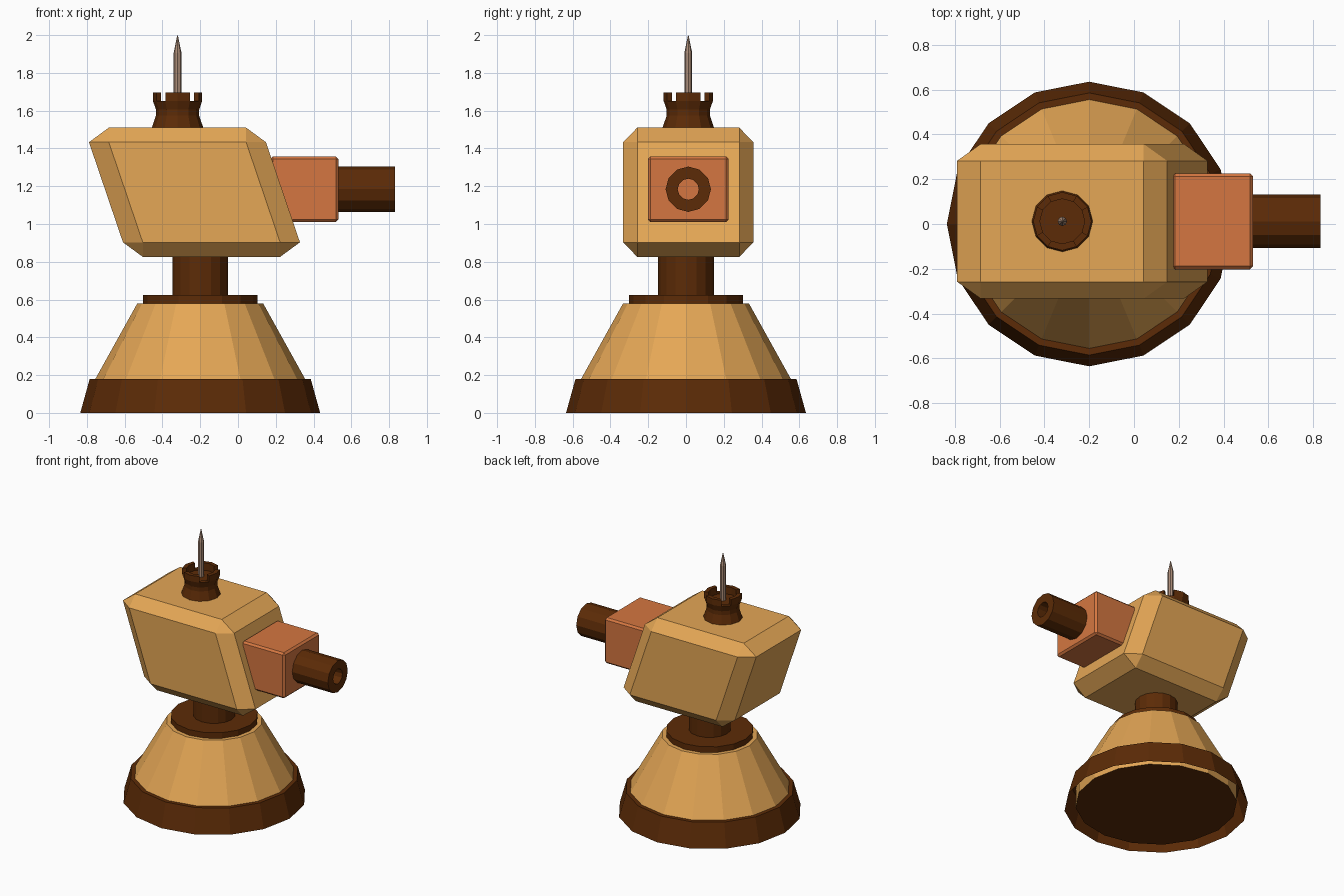
import bpy, bmesh, math
from mathutils import Vector, Matrix

if "Cube" in bpy.data.objects:
    bpy.data.objects.remove(bpy.data.objects["Cube"])


def material(name, rgb):
    m = bpy.data.materials.new(name)
    m.diffuse_color = (*rgb, 1)
    m.use_nodes = True
    m.node_tree.nodes["Principled BSDF"].inputs["Base Color"].default_value = m.diffuse_color
    return m


TAN = material("tan", (0.78, 0.385, 0.092))
BROWN = material("dark brown", (0.107, 0.024, 0.002))
CLAY = material("clay", (0.66, 0.183, 0.052))
STEEL = material("dull steel", (0.42, 0.27, 0.19))


def finish(name, bm, *mats):
    me = bpy.data.meshes.new(name)
    bm.to_mesh(me)
    bm.free()
    for m in mats:
        me.materials.append(m)
    ob = bpy.data.objects.new(name, me)
    bpy.context.collection.objects.link(ob)
    return ob


def lathe(bm, profile, sides, centre, axis="Z", closed=False):
    """Revolve (radius, height) points; radius 0 makes a closed cap."""
    turn = Matrix.Rotation(math.pi / 2, 4, "Y") if axis == "X" else Matrix.Identity(4)
    rings = []
    for r, h in profile:
        n = sides if r > 0 else 1
        rings.append([bm.verts.new(Vector(centre) + turn @ Vector((
            r * math.cos(2 * math.pi * i / sides),
            r * math.sin(2 * math.pi * i / sides), h))) for i in range(n)])
    pairs = list(zip(rings, rings[1:] + rings[:1])) if closed else list(zip(rings, rings[1:]))
    for a, b in pairs:
        if len(a) == 1:
            bm.faces.new(list(reversed(b)))
        elif len(b) == 1:
            bm.faces.new(a)
        else:
            for i in range(sides):
                j = (i + 1) % sides
                bm.faces.new((a[i], a[j], b[j], b[i]))
    # a cap shares the ring's own vertices, so drop the unused centre points
    for ring in rings:
        if len(ring) == 1:
            bm.verts.remove(ring[0])
    return bm


BASE = (-0.2, 0, 0)
YC = 0.012   # the upper parts sit slightly behind the base centre

# skirt ring: open underneath
finish("base_skirt", lathe(bmesh.new(), [(0.635, 0), (0.585, 0.18), (0.55, 0.18)], 16, BASE), BROWN)

# cone with a brown underside
bm = lathe(bmesh.new(), [(0, 0.02), (0.558, 0.02), (0.555, 0.18), (0.333, 0.58), (0, 0.58)], 16, BASE)
bm.normal_update()
for f in bm.faces:
    f.material_index = 1 if f.normal.z < -0.9 else 0
finish("base_cone", bm, TAN, BROWN)

# collar and neck
finish("neck", lathe(bmesh.new(), [(0, 0.58), (0.302, 0.58), (0.302, 0.623), (0.147, 0.623),
                                   (0.147, 0.84), (0, 0.84)], 16, BASE), BROWN)

# leaning body: chamfered box sheared in x
bm = bmesh.new()
for sz in (-1, 1):
    cx = -0.2305 - 0.09 * sz
    for sx in (-1, 1):
        for sy in (-1, 1):
            for hx, hy, hz in ((0.4685, 0.27, 0.265), (0.3635, 0.345, 0.265), (0.3635, 0.27, 0.342)):
                bm.verts.new((cx + sx * hx, YC + sy * hy, 1.168 + sz * hz))
bmesh.ops.convex_hull(bm, input=bm.verts)
bmesh.ops.dissolve_limit(bm, angle_limit=0.02, verts=bm.verts, edges=bm.edges)
finish("body", bm, TAN)

# side block
bm = bmesh.new()
bmesh.ops.create_cube(bm, size=1, matrix=Matrix.Translation((0.351, YC, 1.184))
                      @ Matrix.Diagonal((0.362, 0.428, 0.347, 1)))
bmesh.ops.bevel(bm, geom=bm.edges[:], offset=0.014, segments=1, affect="EDGES")
finish("side_block", bm, CLAY)

# hollow barrel, the block shows through the bore
finish("barrel", lathe(bmesh.new(), [(0.12, 0.53), (0.12, 0.832), (0.056, 0.832), (0.056, 0.53)], 12,
                       (0, YC, 1.184), "X", closed=True), BROWN)

# turret with four raised merlons
TOP = (-0.32, YC, 0)
bm = lathe(bmesh.new(), [(0, 1.505), (0.136, 1.51), (0.114, 1.575), (0.114, 1.605), (0.13, 1.65),
                         (0.1, 1.65), (0.1, 1.64), (0, 1.64)], 12, TOP)
bm.normal_update()
merlons = []
for f in bm.faces:
    c = f.calc_center_median() - Vector(TOP)
    if abs(c.z - 1.65) < 0.001 and f.normal.z > 0.9:
        a = math.degrees(math.atan2(c.y, c.x)) % 90
        if a < 30 or a > 60:
            merlons.append(f)
new = bmesh.ops.extrude_face_region(bm, geom=merlons)["geom"]
bmesh.ops.translate(bm, vec=(0, 0, 0.046), verts=[v for v in new if isinstance(v, bmesh.types.BMVert)])
bmesh.ops.delete(bm, geom=[f for f in merlons if f.is_valid], context="FACES_ONLY")
finish("turret", bm, BROWN)

# spike
finish("spike", lathe(bmesh.new(), [(0, 1.63), (0.021, 1.63), (0.021, 1.905), (0.002, 1.997), (0, 1.997)], 8, TOP), STEEL)
